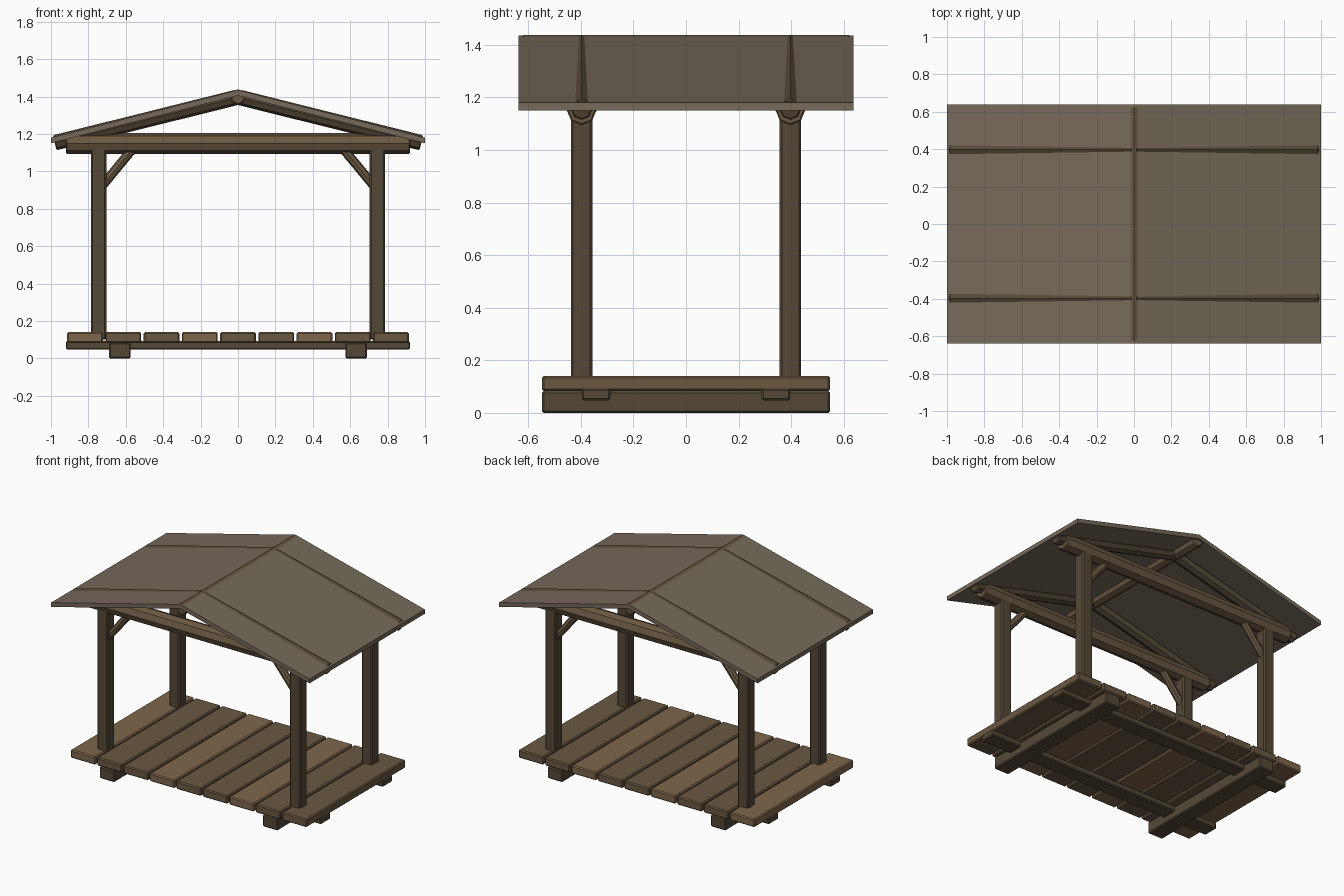
import bpy, bmesh, math
from mathutils import Vector

if "Cube" in bpy.data.objects:
    bpy.data.objects.remove(bpy.data.objects["Cube"])


def material(name, rgb):
    m = bpy.data.materials.new(name)
    m.diffuse_color = (*rgb, 1)
    m.use_nodes = True
    m.node_tree.nodes["Principled BSDF"].inputs["Base Color"].default_value = m.diffuse_color
    return m


LIGHT = material("light_wood", (0.215, 0.135, 0.07))
MID = material("mid_wood", (0.145, 0.098, 0.054))
DARK = material("dark_wood", (0.09, 0.066, 0.037))
ROOF = material("roof_boards", (0.18, 0.142, 0.102))


def finish(bm, name, mat, bevel=0.0):
    bmesh.ops.recalc_face_normals(bm, faces=bm.faces)
    me = bpy.data.meshes.new(name)
    bm.to_mesh(me)
    bm.free()
    me.materials.append(mat)
    ob = bpy.data.objects.new(name, me)
    bpy.context.collection.objects.link(ob)
    if bevel:
        mod = ob.modifiers.new("bevel", 'BEVEL')
        mod.width, mod.segments = bevel, 1
        mod.limit_method, mod.angle_limit = 'ANGLE', math.radians(60)
    return ob


def box(name, lo, hi, mat, bevel=0.007):
    lo, hi = Vector(lo), Vector(hi)
    bm = bmesh.new()
    bmesh.ops.create_cube(bm, size=1)
    for v in bm.verts:
        v.co = (lo + hi) / 2 + v.co * (hi - lo)
    return finish(bm, name, mat, bevel)


def log(name, a, b, r, mat, bevel=0.006):
    """Eight-sided log from a to b with one corner pointing up."""
    a, b = Vector(a), Vector(b)
    d = (b - a).normalized()
    side = d.cross(Vector((0, 0, 1))).normalized()
    up = side.cross(d)
    bm = bmesh.new()
    rings = []
    for p in (a, b):
        rings.append([bm.verts.new(p + r * (side * math.sin(t) + up * math.cos(t)))
                      for t in (i * math.pi / 4 for i in range(8))])
    for i in range(8):
        j = (i + 1) % 8
        bm.faces.new((rings[0][i], rings[0][j], rings[1][j], rings[1][i]))
    bm.faces.new(rings[0])
    bm.faces.new(rings[1])
    return finish(bm, name, mat, bevel)


# Deck planks
PITCH = 1.84 / 9
for i in range(9):
    x = (i - 4) * PITCH
    box(f"deck_plank_{i + 1}", (x - 0.096, -0.548, 0.083), (x + 0.096, 0.548, 0.14),
        LIGHT if i % 3 == 0 else MID)

for s in (-1, 1):
    # Foot beams and deck joists
    box("foot_beam", (s * 0.632 - 0.058, -0.548, 0), (s * 0.632 + 0.058, 0.548, 0.083), DARK)
    box("deck_joist", (-0.92, s * 0.342 - 0.054, 0.047), (0.92, s * 0.342 + 0.054, 0.092), DARK)
    # Eave beam
    log("eave_beam", (-0.92, s * 0.397, 1.15), (0.92, s * 0.397, 1.15), 0.056, MID)
    for t in (-1, 1):
        # Post, diagonal brace and rafter at each corner
        box("post", (t * 0.745 - 0.041, s * 0.397 - 0.041, 0.1),
            (t * 0.745 + 0.041, s * 0.397 + 0.041, 1.13), DARK, 0.009)
        log("brace", (t * 0.73, s * 0.397, 0.918), (t * 0.555, s * 0.397, 1.13), 0.025, MID, 0.004)
        log("rafter", (t * 0.98, s * 0.397, 1.153), (0, s * 0.397, 1.397), 0.041, DARK)

# Ridge log
log("ridge_log", (0, -0.625, 1.397), (0, 0.625, 1.397), 0.041, MID)

# Roof panels
for t, side in ((-1, "left"), (1, "right")):
    bm = bmesh.new()
    profile = [(0, 1.435), (t, 1.18), (t, 1.15), (0, 1.405)]
    face = bm.faces.new([bm.verts.new((x, -0.638, z)) for x, z in profile])
    new = bmesh.ops.extrude_face_region(bm, geom=[face])["geom"]
    bmesh.ops.translate(bm, vec=(0, 1.276, 0),
                        verts=[g for g in new if isinstance(g, bmesh.types.BMVert)])
    finish(bm, f"roof_panel_{side}", ROOF)
